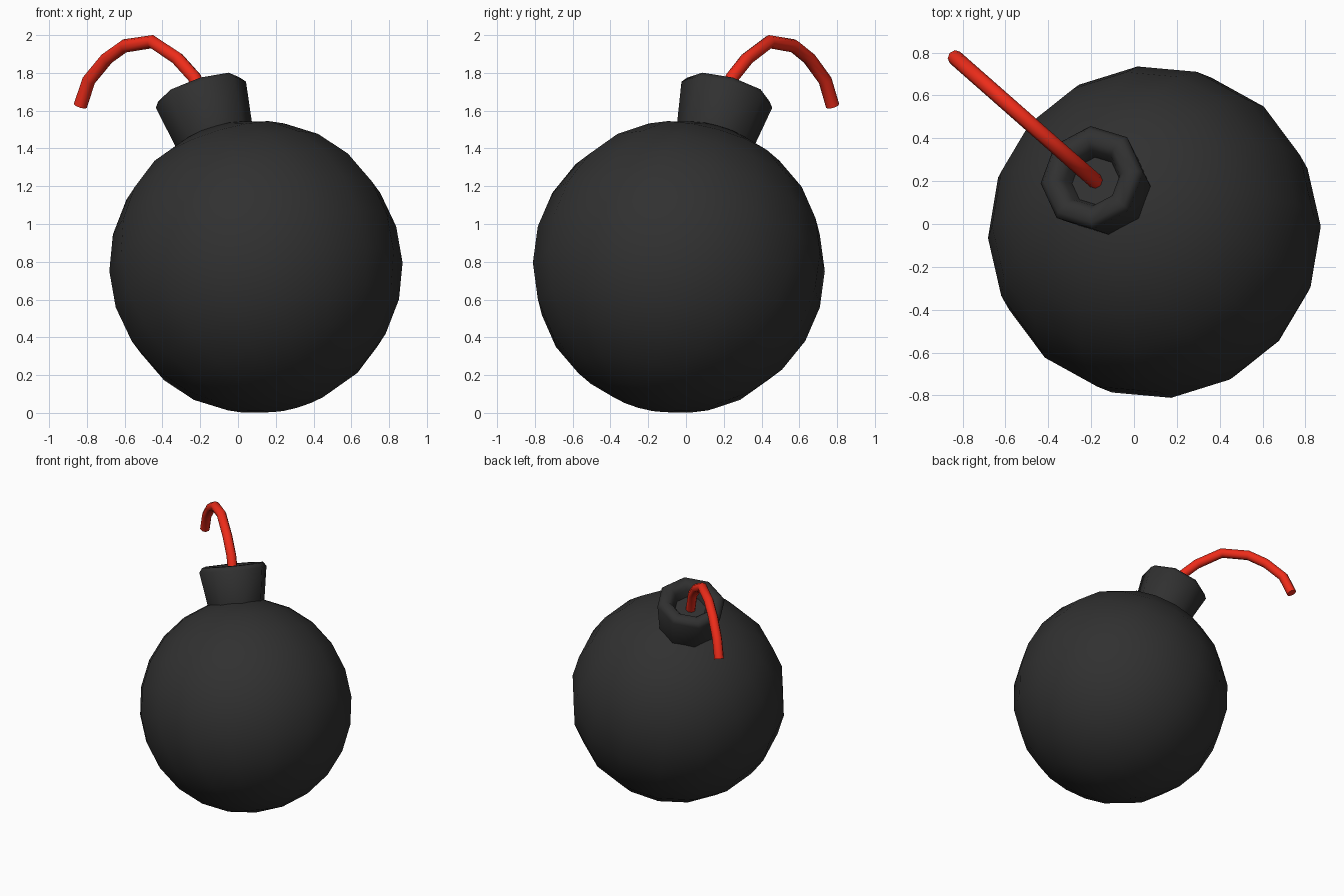
import bpy, bmesh, math
from mathutils import Matrix, Vector

if "Cube" in bpy.data.objects:
    bpy.data.objects.remove(bpy.data.objects["Cube"])

CENTRE = Vector((0.095, -0.038, 0.773))
AZIMUTH, TILT = math.radians(138.9), math.radians(23)
# local z runs out through the neck, local x leans toward the fuse
FRAME = (Matrix.Translation(CENTRE) @ Matrix.Rotation(AZIMUTH, 4, 'Z')
         @ Matrix.Rotation(TILT, 4, 'Y'))


def material(name, rgb):
    m = bpy.data.materials.new(name)
    m.diffuse_color = (*rgb, 1)
    m.use_nodes = True
    m.node_tree.nodes["Principled BSDF"].inputs["Base Color"].default_value = m.diffuse_color
    return m


def finish(obj, mat, angle):
    obj.data.materials.clear()
    obj.data.materials.append(mat)
    bpy.ops.object.select_all(action='DESELECT')
    obj.select_set(True)
    bpy.context.view_layer.objects.active = obj
    bpy.ops.object.shade_smooth_by_angle(angle=math.radians(angle))


def lathe(name, profile, sides):
    """Revolve (radius, height) pairs and cap the last ring."""
    bm = bmesh.new()
    rings = []
    for r, h in profile:
        rings.append([bm.verts.new((r * math.cos(math.tau * i / sides),
                                    r * math.sin(math.tau * i / sides), h))
                      for i in range(sides)])
    for a, b in zip(rings, rings[1:]):
        for i in range(sides):
            j = (i + 1) % sides
            bm.faces.new((a[i], a[j], b[j], b[i]))
    bm.faces.new(rings[-1])
    mesh = bpy.data.meshes.new(name)
    bm.to_mesh(mesh)
    bm.free()
    obj = bpy.data.objects.new(name, mesh)
    bpy.context.collection.objects.link(obj)
    return obj


black = material("black_iron", (0.03, 0.03, 0.03))
red = material("red_cord", (0.85, 0.025, 0.01))

# round body
bpy.ops.mesh.primitive_uv_sphere_add(segments=16, ring_count=12, radius=0.777)
body = bpy.context.object
body.name = "round_body"
body.matrix_world = FRAME
finish(body, black, 60)

# flared eight-sided neck with a recessed mouth
neck = lathe("neck", [(0.205, 0.70), (0.213, 0.76), (0.25, 0.99), (0.226, 1.021),
                      (0.165, 1.021), (0.135, 0.985), (0.115, 0.93)], 8)
neck.matrix_world = FRAME
finish(neck, black, 60)

# curved fuse, lying in one vertical plane
path = [(-0.175, 1.61), (-0.23, 1.775), (-0.32, 1.875), (-0.455, 1.965),
        (-0.60, 1.943), (-0.695, 1.875), (-0.79, 1.76), (-0.835, 1.625)]
curve = bpy.data.curves.new("fuse", 'CURVE')
curve.dimensions = '3D'
curve.bevel_depth = 0.036
curve.bevel_resolution = 2
curve.use_fill_caps = True
spline = curve.splines.new('POLY')
spline.points.add(len(path) - 1)
for point, (x, z) in zip(spline.points, path):
    point.co = (x, 0.2 - (x + 0.18) * 0.88, z, 1)
fuse = bpy.data.objects.new("fuse", curve)
bpy.context.collection.objects.link(fuse)
bpy.ops.object.select_all(action='DESELECT')
fuse.select_set(True)
bpy.context.view_layer.objects.active = fuse
bpy.ops.object.convert(target='MESH')
fuse = bpy.context.object
fuse.name = "fuse"
finish(fuse, red, 60)
